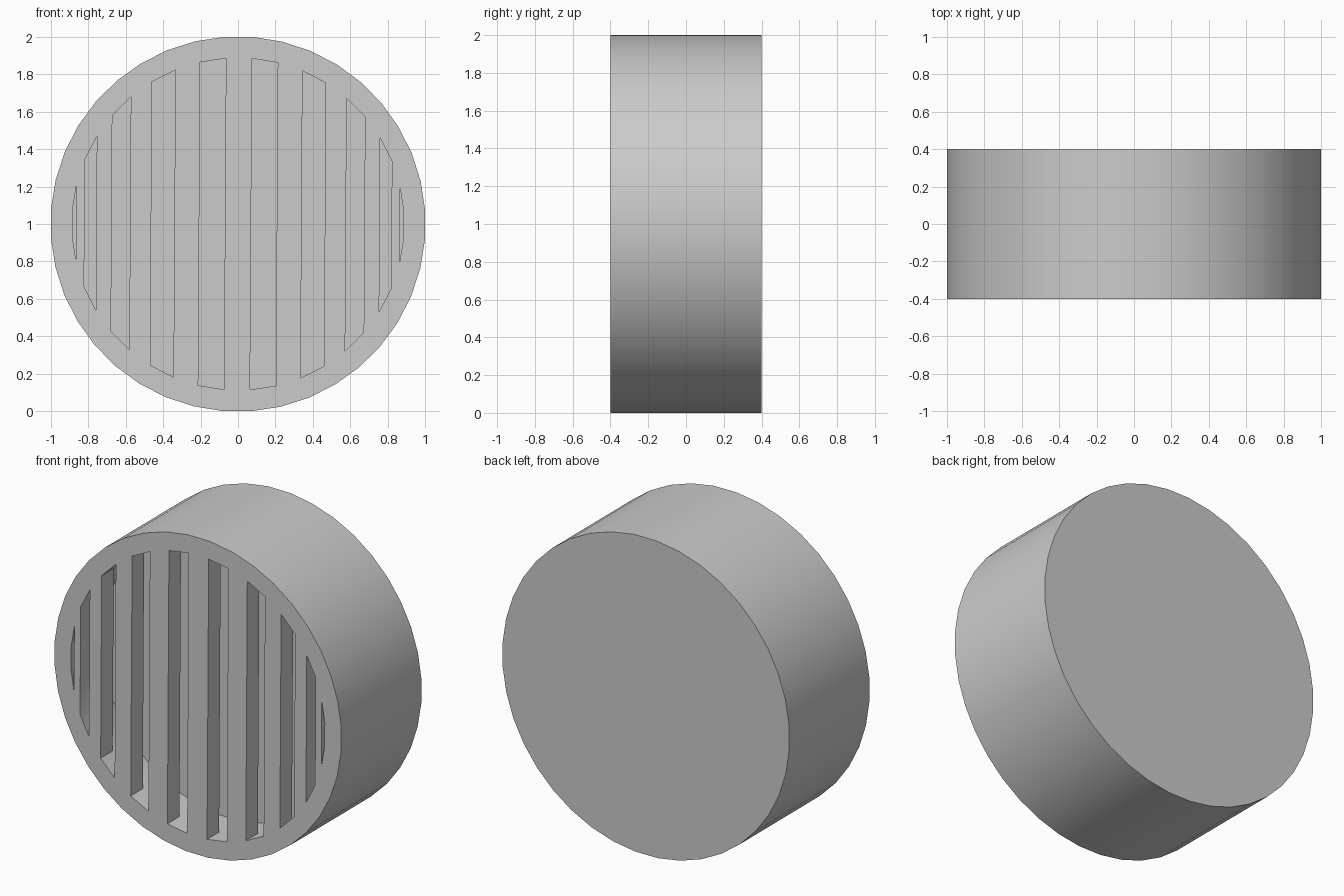
import bpy, bmesh
from math import sin, cos, radians

if "Cube" in bpy.data.objects:
    bpy.data.objects.remove(bpy.data.objects["Cube"])

N = 40                                   # sides of the drum
TILT = 0.35                              # slight roll about the y axis, degrees
R = 1 / cos(radians(4.5 - TILT))         # outer radius, so the flats span 2 units
R_IN = 0.888
FRONT, BAR_BACK, FLOOR, BACK = -0.4, -0.28, -0.09, 0.4

bm = bmesh.new()


def ring(radius, y):
    angles = [radians(4.5 + TILT + 360 / N * i) for i in range(N)]
    return [bm.verts.new((radius * sin(a), y, 1 + radius * cos(a))) for a in angles]


def band(a, b, skip=()):
    for i in range(N):
        if i not in skip:
            j = (i + 1) % N
            bm.faces.new((a[i], a[j], b[j], b[i]))


outer_front, outer_back = ring(R, FRONT), ring(R, BACK)
lip, mid, floor = ring(R_IN, FRONT), ring(R_IN, BAR_BACK), ring(R_IN, FLOOR)

# Grille bars: every second strip between vertical lines joining the rim vertices
bars = range(-9, 8, 2)
bar_ends = {e % N for k in bars for e in (k, 18 - k)}

# Drum shell, front rim, recess wall and end discs
band(outer_front, outer_back)
band(outer_front, lip)
band(lip, mid, bar_ends)
band(mid, floor)
bm.faces.new(outer_back)
bm.faces.new(floor)

for k in bars:
    corners = [i % N for i in (k, k + 1, 18 - k, 19 - k)]
    bm.faces.new([lip[i] for i in corners])
    bm.faces.new([mid[i] for i in corners])
    for top, bottom in ((corners[0], corners[3]), (corners[1], corners[2])):
        bm.faces.new((lip[top], lip[bottom], mid[bottom], mid[top]))

bmesh.ops.recalc_face_normals(bm, faces=bm.faces)
mesh = bpy.data.meshes.new("slotted_drum")
bm.to_mesh(mesh)
bm.free()
drum = bpy.data.objects.new("slotted_drum", mesh)
bpy.context.collection.objects.link(drum)

# Smooth rounded wall, sharp rims and slots
bpy.context.view_layer.objects.active = drum
drum.select_set(True)
bpy.ops.object.shade_smooth_by_angle(angle=radians(30))
